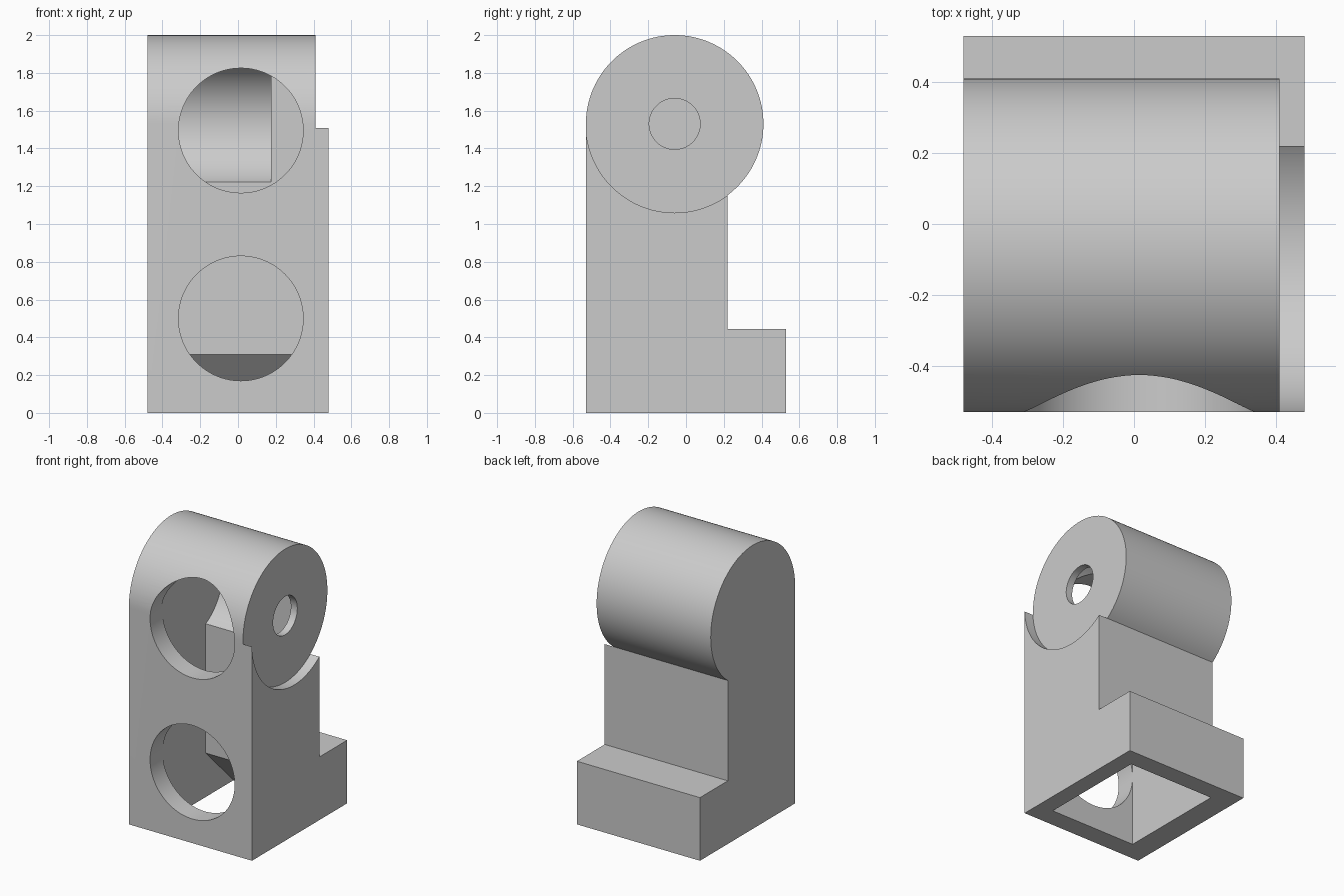
import bpy, bmesh, math

cube = bpy.data.objects.get("Cube")
if cube:
    bpy.data.objects.remove(cube, do_unlink=True)

grey = bpy.data.materials.new("plain_grey")
grey.use_nodes = True
grey.diffuse_color = (0.6, 0.6, 0.6, 1)
grey.node_tree.nodes["Principled BSDF"].inputs["Base Color"].default_value = (0.6, 0.6, 0.6, 1)

AXLE = (-0.06, 1.53)   # y, z of the barrel axis
BARREL_R = 0.47
BORE_R = 0.34


def arc(centre, radius, start, end, steps):
    """Points along an arc, angles in radians."""
    angles = [start + (end - start) * i / steps for i in range(steps + 1)]
    return [(centre[0] + radius * math.cos(a), centre[1] + radius * math.sin(a)) for a in angles]


def circle(centre, radius, steps=96):
    return arc(centre, radius, 0, 2 * math.pi, steps)[:-1]


def prism(name, profile, low, high, axis="X"):
    """Extrude a (y, z) profile along X, or an (x, z) profile along Y."""
    bm = bmesh.new()
    rings = []
    for d in (low, high):
        rings.append([bm.verts.new((d, u, v) if axis == "X" else (u, d, v)) for u, v in profile])
    bm.faces.new(rings[0])
    bm.faces.new(rings[1])
    n = len(profile)
    for i in range(n):
        j = (i + 1) % n
        bm.faces.new((rings[0][i], rings[0][j], rings[1][j], rings[1][i]))
    bmesh.ops.recalc_face_normals(bm, faces=bm.faces)
    mesh = bpy.data.meshes.new(name)
    bm.to_mesh(mesh)
    bm.free()
    mesh.materials.append(grey)
    ob = bpy.data.objects.new(name, mesh)
    bpy.context.collection.objects.link(ob)
    return ob


# Housing: stepped foot, upright and round barrel in one side profile
back = 0.22
meet = -math.acos((back - AXLE[0]) / BARREL_R)
side = [(-0.53, 0), (0.53, 0), (0.53, 0.445), (back, 0.445)]
side += arc(AXLE, BARREL_R, meet, math.pi, 80)
housing = prism("housing", side, -0.48, 0.48)

# Column cavity with a sloping foot and a rounded top
inner_front, inner_back = -0.39, 0.09
column = [(inner_front, -0.1), (0.50, -0.1), (inner_back, 0.31)]
column += arc(AXLE, BORE_R,
              math.acos((inner_back - AXLE[0]) / BORE_R),
              math.acos((inner_front - AXLE[0]) / BORE_R), 40)

cutters = [
    prism("cheek_recess", circle(AXLE, BARREL_R + 0.0005, 144), 0.41, 0.6),
    prism("column_cavity", column, -0.315, 0.36),
    prism("barrel_bore", circle(AXLE, BORE_R + 0.003), -0.315, 0.175),
    prism("axle_hole", circle(AXLE, 0.135, 64), 0.2, 0.6),
]
# Two round openings in the front
for label, height in (("lower", 0.5), ("upper", 1.495)):
    cutters.append(prism(label + "_opening", circle((0.015, height), 0.33), -0.7, -0.1, "Y"))

bpy.ops.object.select_all(action="DESELECT")
bpy.context.view_layer.objects.active = housing
housing.select_set(True)
for cutter in cutters:
    cutter.hide_render = True
    mod = housing.modifiers.new(cutter.name, "BOOLEAN")
    mod.operation = "DIFFERENCE"
    mod.solver = "EXACT"
    mod.object = cutter
    bpy.ops.object.modifier_apply(modifier=mod.name)
    bpy.data.objects.remove(cutter, do_unlink=True)

bpy.ops.object.shade_smooth_by_angle(angle=math.radians(25))
